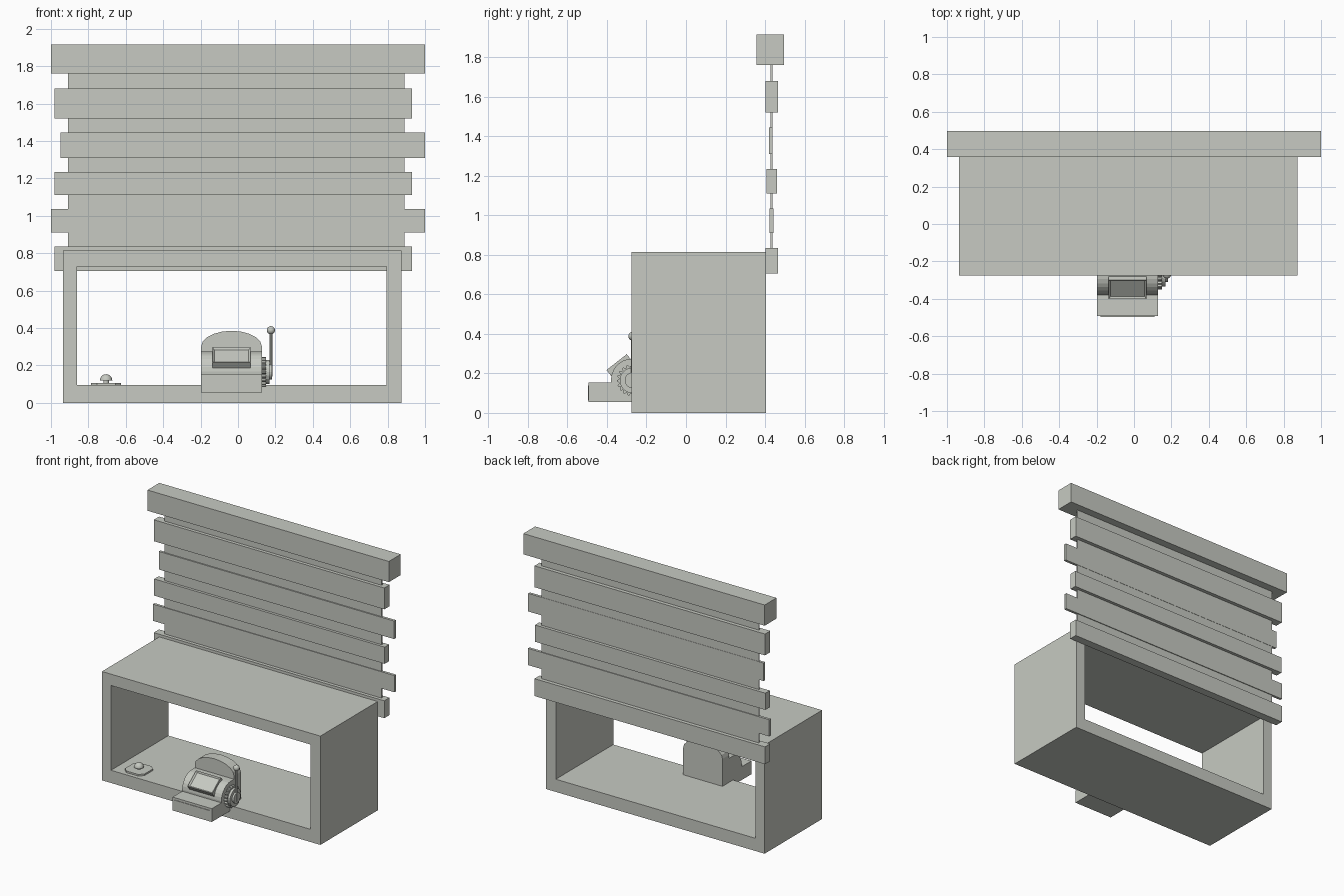
import bpy, bmesh
from math import sin, cos, pi, atan2
from mathutils import Matrix, Vector

cube = bpy.data.objects.get("Cube")
if cube:
    bpy.data.objects.remove(cube, do_unlink=True)

COLOR = (0.57, 0.59, 0.54, 1)
stone = bpy.data.materials.new("pale_grey")
stone.use_nodes = True
stone.diffuse_color = COLOR
stone.node_tree.nodes["Principled BSDF"].inputs["Base Color"].default_value = COLOR


def finish(name, bm, smooth=False):
    bmesh.ops.recalc_face_normals(bm, faces=bm.faces)
    me = bpy.data.meshes.new(name)
    bm.to_mesh(me)
    bm.free()
    me.materials.append(stone)
    ob = bpy.data.objects.new(name, me)
    bpy.context.collection.objects.link(ob)
    if smooth:
        bpy.ops.object.select_all(action='DESELECT')
        ob.select_set(True)
        bpy.context.view_layer.objects.active = ob
        bpy.ops.object.shade_smooth_by_angle(angle=0.7)
    return ob


def box(name, xs, ys, zs):
    bm = bmesh.new()
    bmesh.ops.create_cube(bm, size=1)
    for v in bm.verts:
        v.co = [(r[0] + r[1]) / 2 + c * (r[1] - r[0]) for r, c in zip((xs, ys, zs), v.co)]
    return finish(name, bm)


def prism(name, points, a, b, place):
    """Extrude a 2D outline from a to b; place maps (u, v, depth) to xyz."""
    bm = bmesh.new()
    rings = [[bm.verts.new(place(u, v, d)) for u, v in points] for d in (a, b)]
    n = len(points)
    for r in rings:
        bm.faces.new(r)
    for i in range(n):
        j = (i + 1) % n
        bm.faces.new((rings[0][i], rings[0][j], rings[1][j], rings[1][i]))
    return finish(name, bm)


def along_x(u, v, d):
    return (d, u, v)


def along_y(u, v, d):
    return (u, d, v)


def along_z(u, v, d):
    return (u, v, d)


def circle(cx, cy, radii, n):
    return [(cx + radii[i % len(radii)] * cos(2 * pi * i / n),
             cy + radii[i % len(radii)] * sin(2 * pi * i / n)) for i in range(n)]


def ball(name, centre, r, height=1.0, half=False):
    bm = bmesh.new()
    bmesh.ops.create_uvsphere(bm, u_segments=16, v_segments=10, radius=r)
    if half:
        geom = bm.verts[:] + bm.edges[:] + bm.faces[:]
        cut = bmesh.ops.bisect_plane(bm, geom=geom, plane_co=(0, 0, 0),
                                     plane_no=(0, 0, -1), clear_outer=True)
        bmesh.ops.holes_fill(bm, edges=[e for e in bm.edges if e.is_boundary])
    for v in bm.verts:
        v.co.z *= height
        v.co += Vector(centre)
    return finish(name, bm, True)


# Counter: a hollow frame open at front and back
def rect(x0, x1, z0, z1):
    return [(x0, z0), (x1, z0), (x1, z1), (x0, z1)]


bm = bmesh.new()
outer, inner = rect(-0.935, 0.875, 0, 0.815), rect(-0.86, 0.795, 0.095, 0.73)
FRONT, BACK = -0.275, 0.405
loops = [[bm.verts.new((x, y, z)) for x, z in pts]
         for pts, y in ((outer, FRONT), (inner, FRONT), (inner, BACK), (outer, BACK))]
for k in range(4):
    a, b = loops[k], loops[(k + 1) % 4]
    for i in range(4):
        j = (i + 1) % 4
        bm.faces.new((a[i], a[j], b[j], b[i]))
finish("counter_frame", bm)

# Back wall with slats and top beam
box("back_panel", (-0.91, 0.89), (0.428, 0.437), (0.72, 1.78))
box("top_beam", (-1, 1), (0.357, 0.497), (1.76, 1.915))
slats = [(-0.98, 0.93, 0.403, 0.465, 1.52, 1.68),
         (-0.95, 1.0, 0.419, 0.439, 1.31, 1.445),
         (-0.98, 0.93, 0.408, 0.46, 1.11, 1.235),
         (-1.0, 1.0, 0.423, 0.443, 0.91, 1.035),
         (-0.98, 0.93, 0.403, 0.465, 0.705, 0.835)]
for i, (x0, x1, y0, y1, z0, z1) in enumerate(slats):
    box(f"wall_slat_{i + 1}", (x0, x1), (y0, y1), (z0, z1))

# Register body: drawer base, rounded drum and arched back
L, R, REAR = -0.197, 0.128, -0.15
AY, AZ = -0.27, 0.165
box("register_base", (L, R), (-0.493, REAR), (0.055, 0.155))
box("register_drawer", (-0.18, 0.11), (-0.497, -0.48), (0.062, 0.138))
drum = [(REAR, 0.1)] + [(AY + 0.11 * cos(t), AZ + 0.11 * sin(t))
                        for t in [pi * 1.2 - pi * 0.7 * i / 10 for i in range(11)]]
prism("register_drum", drum + [(REAR, 0.275)], L, R, along_x)
mid, half = (L + R) / 2, (R - L) / 2
arch = [(mid + half * cos(pi * i / 10), 0.3 + 0.085 * sin(pi * i / 10)) for i in range(11)]
prism("register_arch", [(R, 0.155)] + arch + [(L, 0.155)], -0.23, REAR, along_y)

# Tilted display box with a sunken screen
bm = bmesh.new()
bmesh.ops.create_cube(bm, size=1)
bmesh.ops.scale(bm, vec=(0.205, 0.13, 0.09), verts=bm.verts)
bm.faces.ensure_lookup_table()
top = max(bm.faces, key=lambda f: f.calc_center_median().z)
bmesh.ops.inset_region(bm, faces=[top], thickness=0.015)
bmesh.ops.translate(bm, vec=(0, 0, -0.01), verts=top.verts)
tilt = Matrix.Rotation(atan2(0.08, 0.102), 4, 'X')
spot = Vector((mid, -0.351, 0.257)) - tilt @ Vector((0, 0, 0.045))
bmesh.ops.transform(bm, matrix=Matrix.Translation(spot) @ tilt, verts=bm.verts)
finish("register_display", bm)

# Side crank: toothed wheel, hub, lever and knob
prism("crank_gear", circle(AY, AZ, (0.08, 0.08, 0.07, 0.07), 80), R - 0.01, 0.15, along_x)
prism("crank_hub", circle(AY, AZ, (0.065,), 20), 0.15, 0.168, along_x)
prism("crank_cap", circle(AY, AZ, (0.04,), 20), 0.168, 0.182, along_x)
prism("crank_lever", circle(0.176, AY, (0.008,), 10), 0.14, 0.375, along_z)
ball("crank_knob", (0.176, AY, 0.388), 0.022)

# Service bell: clipped base plate, stem and dome
BX, BY = -0.705, -0.165
plate = [(BX + sx * a, BY + sy * b) for sx, sy, a, b in (
    (1, -1, 0.08, 0.05), (1, 1, 0.08, 0.05), (1, 1, 0.05, 0.08), (-1, 1, 0.05, 0.08),
    (-1, 1, 0.08, 0.05), (-1, -1, 0.08, 0.05), (-1, -1, 0.05, 0.08), (1, -1, 0.05, 0.08))]
prism("bell_plate", plate, 0.095, 0.107, along_z)
prism("bell_stem", circle(BX, BY, (0.015,), 12), 0.105, 0.125, along_z)
ball("bell_dome", (BX, BY, 0.12), 0.033, 1.0, True)
